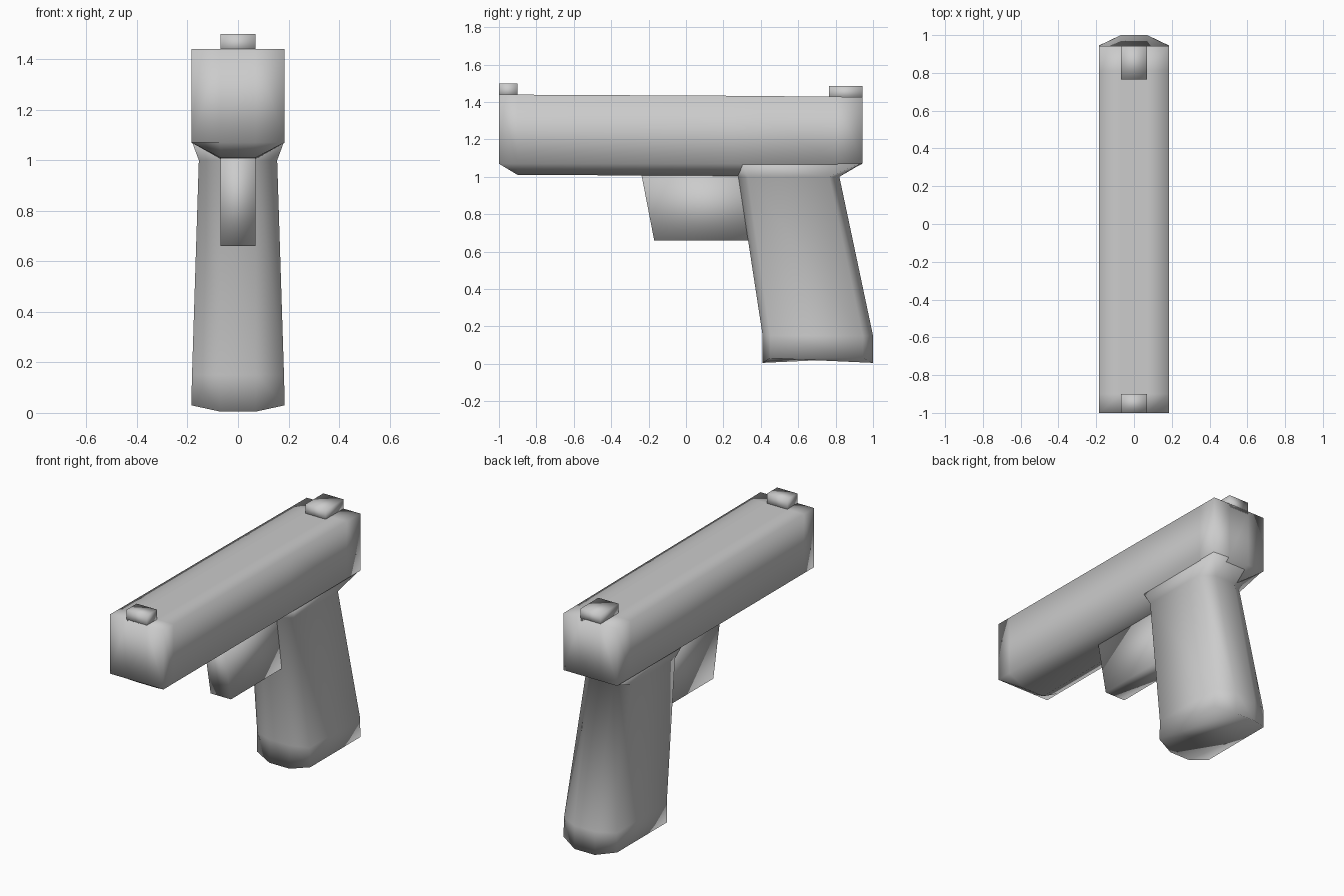
import bpy
import bmesh

old = bpy.data.objects.get("Cube")
if old:
    bpy.data.objects.remove(old, do_unlink=True)

# One plain grey for the whole body
grey = bpy.data.materials.new("plain grey")
grey.use_nodes = True
colour = (0.6, 0.6, 0.6, 1.0)
grey.diffuse_color = colour
grey.node_tree.nodes["Principled BSDF"].inputs["Base Color"].default_value = colour

INNER, OUTER = 0.07, 0.185


def loft(name, rings):
    """Skin a closed tube through rings of equal length and cap both ends."""
    bm = bmesh.new()
    loops = [[bm.verts.new(p) for p in ring] for ring in rings]
    count = len(loops[0])
    for a, b in zip(loops, loops[1:]):
        for i in range(count):
            j = (i + 1) % count
            bm.faces.new((a[i], a[j], b[j], b[i]))
    bm.faces.new(loops[0])
    bm.faces.new(loops[-1])
    bmesh.ops.recalc_face_normals(bm, faces=bm.faces)
    for face in bm.faces:
        face.smooth = True
    mesh = bpy.data.meshes.new(name)
    bm.to_mesh(mesh)
    bm.free()
    mesh.materials.append(grey)
    obj = bpy.data.objects.new(name, mesh)
    bpy.context.collection.objects.link(obj)
    return obj


def slide_ring(y, top, keel):
    """Upright section: square shoulders, lower corners cut in to the keel."""
    half = [(INNER, top), (OUTER, top), (OUTER, 1.07), (INNER, keel)]
    return ([(x, y, z) for x, z in half]
            + [(-x, y, z) for x, z in reversed(half)])


def grip_ring(width, front, rear, z_side, z_mid, cut_front=0.04, cut_rear=0.055):
    """Level section: eight sides, with cut corners front and rear."""
    half = [(INNER, front, z_mid), (width, front + cut_front, z_side),
            (width, rear - cut_rear, z_side), (INNER, rear, z_mid)]
    return half + [(-x, y, z) for x, y, z in reversed(half)]


def block(name, y0, y1, z0, z1, lean=0.0):
    """Narrow block; lean moves the lower front edge back."""
    def ring(x):
        return [(x, y0 + lean, z0), (x, y1, z0), (x, y1, z1), (x, y0, z1)]
    return loft(name, [ring(-INNER), ring(INNER)])


# Slide, with chamfered underside at both ends
loft("slide", [
    slide_ring(-1.0, 1.44, 1.07),
    slide_ring(-0.9, 1.439, 1.01),
    slide_ring(0.25, 1.433, 1.005),
    slide_ring(0.81, 1.428, 1.0),
    slide_ring(0.943, 1.427, 1.07),
])

# Grip, flaring into the slide at the top and wider at the foot
loft("grip", [
    grip_ring(0.183, 0.24, 0.94, 1.075, 1.07, 0.06, 0.0),
    grip_ring(0.155, 0.28, 0.82, 1.0, 1.0, 0.05, 0.055),
    grip_ring(0.182, 0.41, 1.0, 0.15, 0.15),
    grip_ring(OUTER, 0.41, 1.0, 0.03, 0.005),
])

# Trigger guard block and the two sights
block("trigger_guard", -0.24, 0.45, 0.66, 1.02, lean=0.07)
block("front_sight", -1.0, -0.9, 1.42, 1.5)
block("rear_sight", 0.765, 0.943, 1.41, 1.485)
